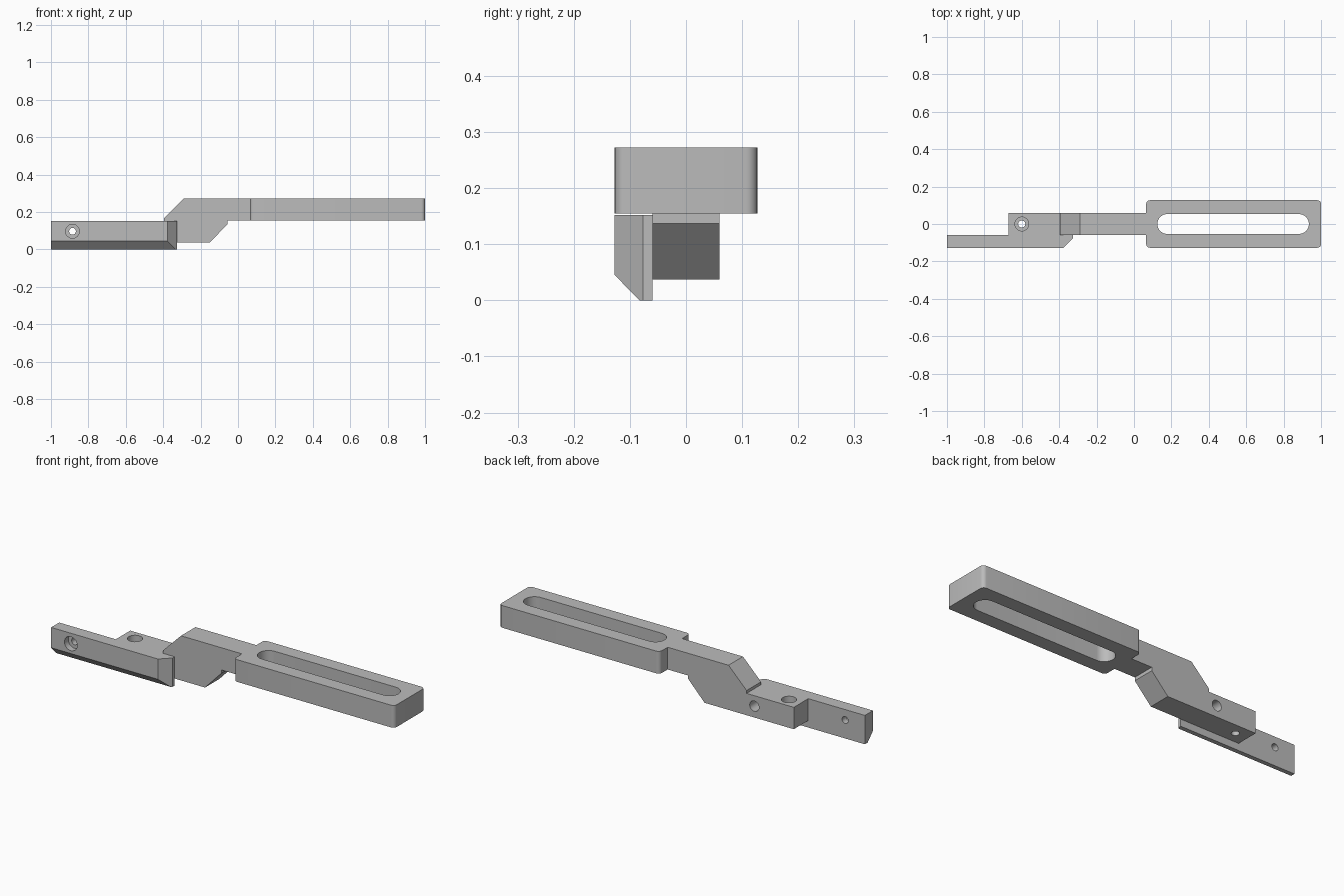
import bpy
import bmesh
from math import radians
from mathutils import Matrix, Vector

cube = bpy.data.objects.get("Cube")
if cube:
    bpy.data.objects.remove(cube, do_unlink=True)

grey = bpy.data.materials.new("satin_grey")
grey.use_nodes = True
colour = (0.5, 0.5, 0.5, 1)
grey.diffuse_color = colour
grey.node_tree.nodes["Principled BSDF"].inputs["Base Color"].default_value = colour


def finish(name, bm):
    bmesh.ops.recalc_face_normals(bm, faces=bm.faces)
    mesh = bpy.data.meshes.new(name)
    bm.to_mesh(mesh)
    bm.free()
    mesh.materials.append(grey)
    ob = bpy.data.objects.new(name, mesh)
    bpy.context.collection.objects.link(ob)
    return ob


def prism(points, offset):
    """Extrude a closed outline of 3D points along an offset."""
    bm = bmesh.new()
    face = bm.faces.new([bm.verts.new(p) for p in points])
    out = bmesh.ops.extrude_face_region(bm, geom=[face])
    moved = [v for v in out["geom"] if isinstance(v, bmesh.types.BMVert)]
    bmesh.ops.translate(bm, vec=offset, verts=moved)
    return bm


def rounded_block(name, x0, x1, half_y, z0, z1, radius, segments):
    """Block with its upright edges rounded."""
    outline = [(x0, -half_y, z0), (x1, -half_y, z0), (x1, half_y, z0), (x0, half_y, z0)]
    bm = prism(outline, (0, 0, z1 - z0))
    upright = [e for e in bm.edges if abs(e.verts[0].co.z - e.verts[1].co.z) > 0.01]
    bmesh.ops.bevel(bm, geom=upright, offset=radius, segments=segments,
                    profile=0.5, affect='EDGES')
    return finish(name, bm)


def drill(start, end, radius):
    """Round cutter running between two points."""
    a, b = Vector(start), Vector(end)
    turn = (b - a).to_track_quat('Z', 'Y').to_matrix().to_4x4()
    bm = bmesh.new()
    bmesh.ops.create_cone(bm, cap_ends=True, segments=32, radius1=radius, radius2=radius,
                          depth=(b - a).length, matrix=Matrix.Translation((a + b) / 2) @ turn)
    return finish("drill_cutter", bm)


def cut(ob, *cutters):
    bpy.context.view_layer.objects.active = ob
    for cutter in cutters:
        cutter.hide_render = True
        mod = ob.modifiers.new("cut", 'BOOLEAN')
        mod.operation = 'DIFFERENCE'
        mod.solver = 'EXACT'
        mod.object = cutter
        bpy.ops.object.modifier_apply(modifier=mod.name)
        bpy.data.objects.remove(cutter, do_unlink=True)


# Slotted head
head = rounded_block("slotted_head", 0.065, 1, 0.127, 0.155, 0.272, 0.02, 6)
cut(head, rounded_block("slot_cutter", 0.125, 0.935, 0.053, 0.1, 0.3, 0.0525, 12))

# Cranked arm, side outline extruded across the width
side = [(-0.67, 0.037), (-0.15, 0.037), (-0.055, 0.137), (-0.055, 0.155), (0.065, 0.155),
        (0.065, 0.272), (-0.29, 0.272), (-0.395, 0.167), (-0.395, 0.152), (-0.67, 0.152)]
arm = finish("cranked_arm", prism([(x, -0.06, z) for x, z in side], (0, 0.12, 0)))
cut(arm,
    drill((-0.6, 0, 0), (-0.6, 0, 0.2), 0.019),
    drill((-0.6, 0, 0.11), (-0.6, 0, 0.2), 0.037),
    drill((-0.44, -0.04, 0.097), (-0.44, 0.1, 0.097), 0.027))

# Front plate with bevelled lower edge and bevelled inner end
section = [(-0.06, 0), (-0.083, 0), (-0.127, 0.045), (-0.127, 0.152), (-0.06, 0.152)]
bm = prism([(-1, y, z) for y, z in section], (0.673, 0, 0))
bmesh.ops.bisect_plane(bm, geom=bm.verts[:] + bm.edges[:] + bm.faces[:],
                       plane_co=(-0.377, -0.127, 0), plane_no=(1, -1, 0), clear_outer=True)
bmesh.ops.holes_fill(bm, edges=[e for e in bm.edges if e.is_boundary])
plate = finish("front_plate", bm)
cut(plate,
    drill((-0.885, -0.2, 0.097), (-0.885, 0, 0.097), 0.018),
    drill((-0.885, -0.2, 0.097), (-0.885, -0.095, 0.097), 0.037))

# Smooth the rounded walls and keep the machined edges crisp
bpy.ops.object.select_all(action='DESELECT')
for ob in (head, arm, plate):
    ob.select_set(True)
bpy.context.view_layer.objects.active = head
bpy.ops.object.shade_smooth_by_angle(angle=radians(30))
